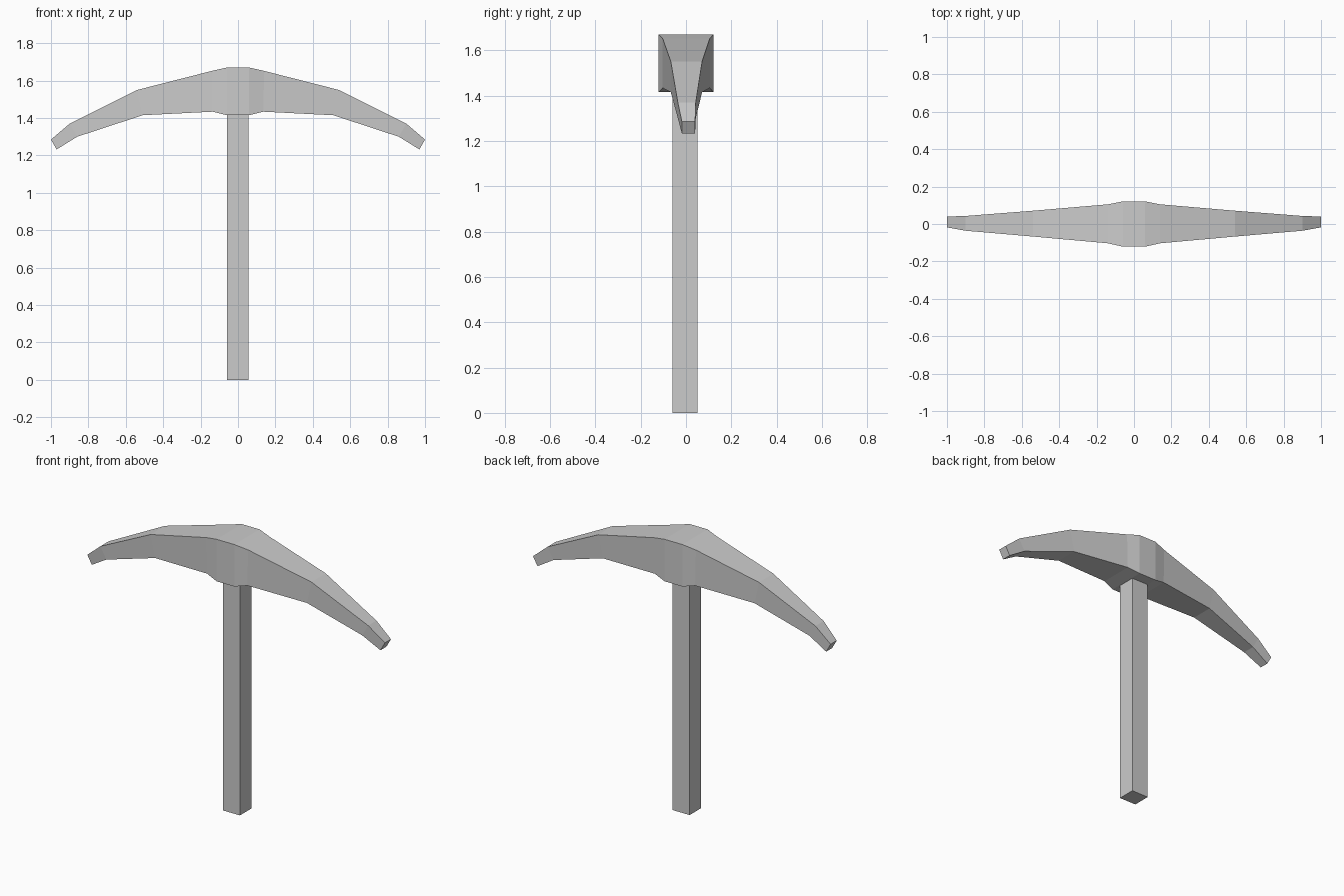
import bpy, bmesh

if "Cube" in bpy.data.objects:
    bpy.data.objects.remove(bpy.data.objects["Cube"])

# Half-head stations: top x, top z, bottom x, bottom z, front y, back y
STATIONS = [
    (0.06, 1.67, 0.06, 1.415, -0.121, 0.121),
    (0.14, 1.652, 0.135, 1.434, -0.103, 0.105),
    (0.54, 1.55, 0.51, 1.415, -0.067, 0.071),
    (0.90, 1.37, 0.86, 1.30, -0.036, 0.043),
    (1.00, 1.285, 0.97, 1.232, -0.018, 0.040),
]


def add_object(name, bm):
    bmesh.ops.recalc_face_normals(bm, faces=bm.faces)
    mesh = bpy.data.meshes.new(name)
    bm.to_mesh(mesh)
    bm.free()
    obj = bpy.data.objects.new(name, mesh)
    bpy.context.collection.objects.link(obj)
    return obj


def loft(name, rings):
    """Skin four-sided rings and cap both ends."""
    bm = bmesh.new()
    loops = [[bm.verts.new(p) for p in ring] for ring in rings]
    for a, b in zip(loops, loops[1:]):
        for i in range(4):
            j = (i + 1) % 4
            bm.faces.new((a[i], a[j], b[j], b[i]))
    bm.faces.new(loops[0])
    bm.faces.new(loops[-1])
    return add_object(name, bm)


def head_ring(station, side):
    tx, tz, bx, bz, y0, y1 = station
    return [(side * tx, y0, tz), (side * tx, y1, tz),
            (side * bx, y1, bz), (side * bx, y0, bz)]


# Curved double-ended head, tip to tip
loft("pick_head", [head_ring(s, -1) for s in reversed(STATIONS)]
     + [head_ring(s, 1) for s in STATIONS])

# Square handle, its top set into the head
loft("handle", [[(-0.06, -0.06, z), (0.055, -0.06, z),
                 (0.055, 0.051, z), (-0.06, 0.051, z)] for z in (0.0, 1.45)])
